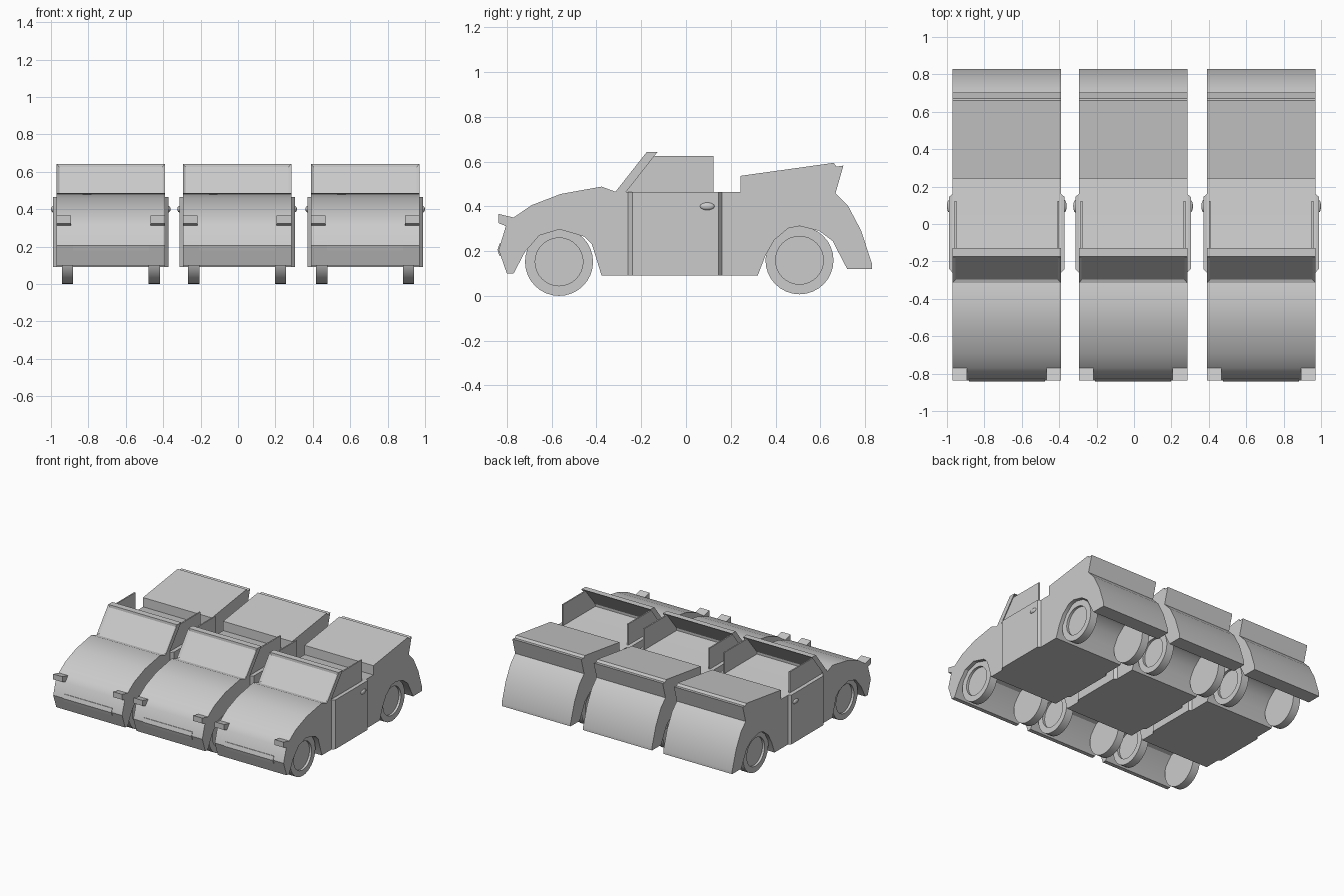
import bpy, bmesh, math
from mathutils import Matrix, Vector

if "Cube" in bpy.data.objects:
    bpy.data.objects.remove(bpy.data.objects["Cube"])


def finish(name, bm, smooth=None):
    bmesh.ops.remove_doubles(bm, verts=bm.verts, dist=1e-5)
    bmesh.ops.recalc_face_normals(bm, faces=bm.faces)
    me = bpy.data.meshes.new(name)
    bm.to_mesh(me)
    bm.free()
    ob = bpy.data.objects.new(name, me)
    bpy.context.collection.objects.link(ob)
    if smooth:
        bpy.ops.object.select_all(action='DESELECT')
        ob.select_set(True)
        bpy.context.view_layer.objects.active = ob
        bpy.ops.object.shade_smooth_by_angle(angle=math.radians(smooth))
    return ob


def prism(points, vec):
    """Solid made by sweeping a flat 3D outline along vec."""
    bm = bmesh.new()
    face = bm.faces.new([bm.verts.new(p) for p in points])
    new = bmesh.ops.extrude_face_region(bm, geom=[face], use_keep_orig=True)['geom']
    bmesh.ops.translate(bm, vec=vec, verts=[v for v in new if isinstance(v, bmesh.types.BMVert)])
    bmesh.ops.recalc_face_normals(bm, faces=bm.faces)
    return bm


def side_solid(yz, x0, x1):
    return prism([(x0, y, z) for y, z in yz], (x1 - x0, 0, 0))


# Side outlines (y, z)
BODY = [(-.77, .35), (-.805, .31), (-.837, .205), (-.80, .10), (-.77, .10),
        (-.72, .195), (-.655, .27), (-.565, .297), (-.455, .265), (-.42, .23), (-.377, .09),
        (.32, .09), (.355, .18), (.395, .25), (.457, .302), (.507, .312), (.595, .29),
        (.655, .245), (.72, .12), (.83, .12), (.83, .145), (.783, .29), (.725, .40),
        (.667, .46), (.64, .465), (-.315, .465), (-.377, .488), (-.56, .455), (-.69, .405)]
TOP = [(.243, .46), (.243, .536), (.66, .594), (.672, .577), (.703, .582), (.667, .455)]
SCREEN = [(-.315, .465), (-.175, .643), (-.127, .643), (-.267, .465)]
WINDOW = [(-.285, .46), (-.15, .625), (.122, .625), (.122, .46)]
LAMP = [(-.837, .366), (-.837, .325), (-.805, .312), (-.75, .312), (-.75, .345)]
GRILLE = [(-.832, .235), (-.842, .205), (-.834, .18), (-.81, .18), (-.81, .235)]
TYRE = [(-.03, 0), (-.03, .152), (.03, .152), (.03, .107), (.012, .107), (.012, 0)]
W = .29


def wheel(x, y, z, s):
    bm = bmesh.new()
    vs = [bm.verts.new((a * s, 0, r)) for a, r in TYRE]
    es = [bm.edges.new(p) for p in zip(vs, vs[1:])]
    bmesh.ops.spin(bm, geom=vs + es, cent=(0, 0, 0), axis=(1, 0, 0),
                   angle=2 * math.pi, steps=32)
    bmesh.ops.translate(bm, verts=bm.verts, vec=(x, y, z))
    finish('wheel', bm, 35)


def car(cx):
    # Main shell and folded roof cover
    finish('car_body', side_solid(BODY, cx - W, cx + W), 32)
    finish('folded_roof', side_solid(TOP, cx - W, cx + W))

    # Windscreen with panel recessed on both faces
    bm = side_solid(SCREEN, cx - W, cx + W)
    bm.normal_update()
    panes = [f for f in bm.faces if abs(f.normal.x) < .1 and abs(f.normal.y) > .3]
    bmesh.ops.inset_individual(bm, faces=panes, thickness=.022, depth=-.01)
    finish('windscreen', bm)

    # Front slot panel
    finish('grille_panel', side_solid(GRILLE, cx - .203, cx + .203))

    for s in (-1, 1):
        # Chamfered door panel
        door = [(.285, -.26), (.29, -.26), (.309, -.24), (.309, .145), (.29, .16), (.285, .16)]
        finish('door', prism([(cx + s * x, y, .09) for x, y in door], (0, 0, .375)))
        # Door handle
        bm = bmesh.new()
        bmesh.ops.create_uvsphere(bm, u_segments=16, v_segments=8, radius=1,
                                  matrix=Matrix.Translation((cx + s * .308, .095, .40)) @
                                  Matrix.Diagonal((.012, .033, .017, 1)))
        finish('door_handle', bm, 40)
        # Side window and headlight
        finish('side_window', side_solid(WINDOW, cx + s * .270, cx + s * .280))
        finish('headlight', side_solid(LAMP, cx + s * .212, cx + s * W))
        # Wheels
        wheel(cx + s * .232, -.567, .152, s)
        wheel(cx + s * .232, .507, .159, s)


for cx in (-.68, -.005, .68):
    car(cx)
